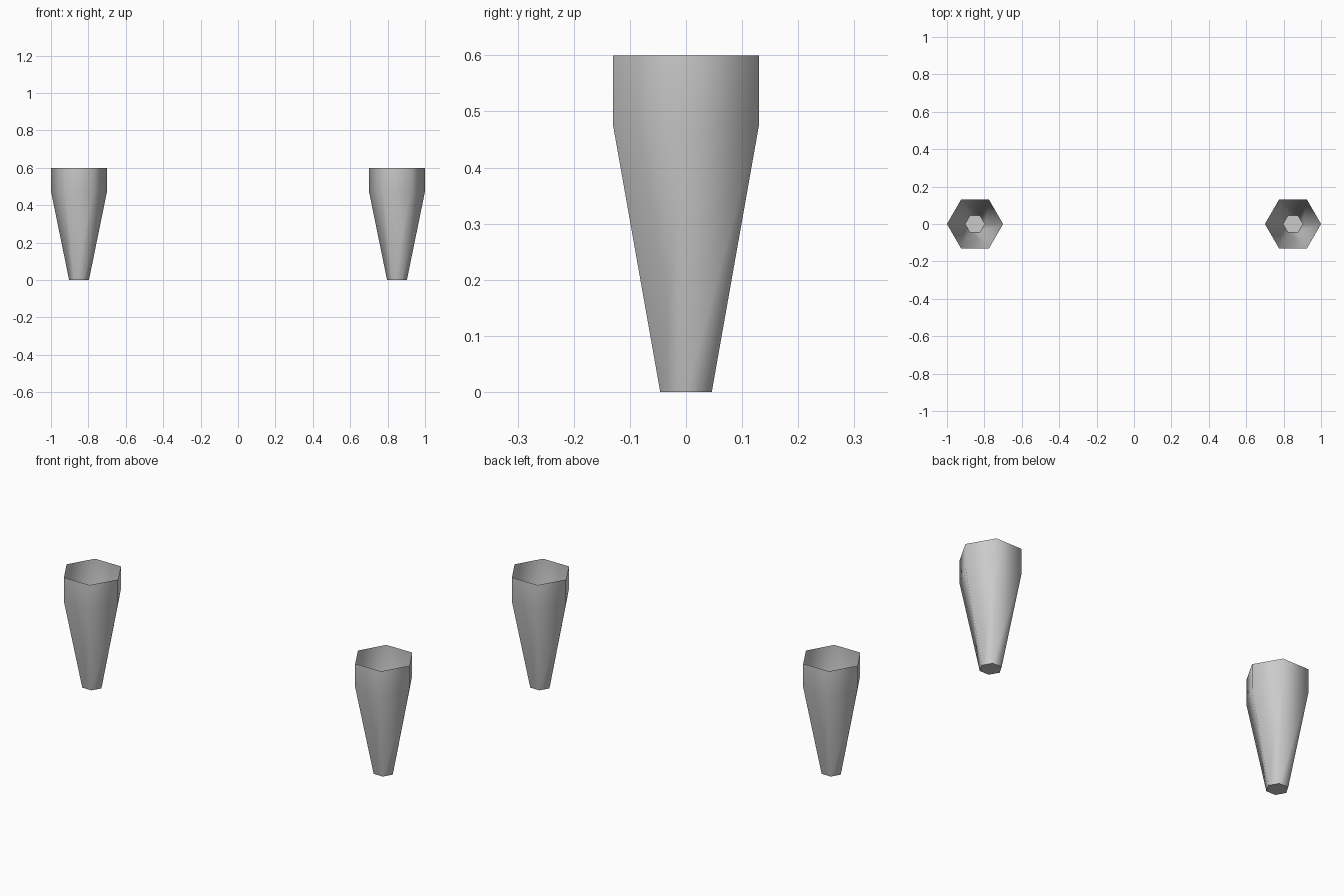
import bpy, bmesh
from math import cos, sin, pi, radians

if "Cube" in bpy.data.objects:
    bpy.data.objects.remove(bpy.data.objects["Cube"])

SIDES = 6
# (radius, height) from the foot to the open rim
PROFILE = [(0.053, 0.0), (0.15, 0.475), (0.15, 0.6)]


def hex_cup(name, x):
    """Single-walled tapered hexagonal cup, closed below and open above."""
    bm = bmesh.new()
    rings = [[bm.verts.new((r * cos(2 * pi * i / SIDES), r * sin(2 * pi * i / SIDES), z))
              for i in range(SIDES)] for r, z in PROFILE]
    # Foot
    bm.faces.new(rings[0][::-1])
    # Walls
    for low, high in zip(rings, rings[1:]):
        for i in range(SIDES):
            j = (i + 1) % SIDES
            bm.faces.new((low[i], low[j], high[j], high[i]))
    mesh = bpy.data.meshes.new(name)
    bm.to_mesh(mesh)
    bm.free()
    obj = bpy.data.objects.new(name, mesh)
    obj.location.x = x
    bpy.context.collection.objects.link(obj)
    # Smooth walls, sharp foot edge
    bpy.ops.object.select_all(action='DESELECT')
    obj.select_set(True)
    bpy.context.view_layer.objects.active = obj
    bpy.ops.object.shade_smooth_by_angle(angle=radians(65))


hex_cup("left_cup", -0.85)
hex_cup("right_cup", 0.85)
